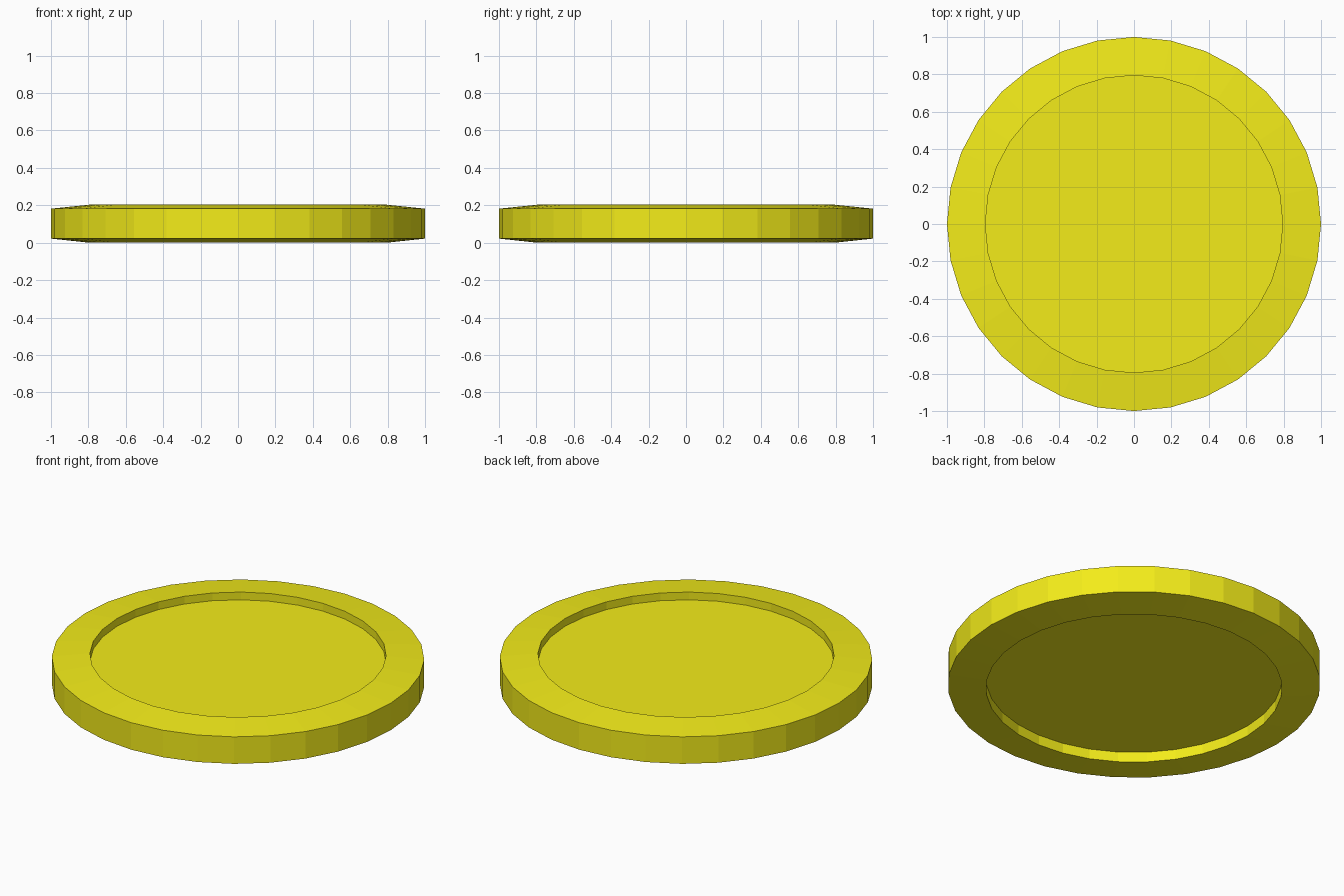
import bpy, bmesh
from math import cos, sin, pi

if "Cube" in bpy.data.objects:
    bpy.data.objects.remove(bpy.data.objects["Cube"])

SIDES = 32
# Cross-section (radius, z) from the lower recess, round the rim, to the upper recess
profile = [(0.795, 0.06), (0.795, 0.0), (1.0, 0.022),
           (1.0, 0.182), (0.795, 0.203), (0.795, 0.157)]

# Coin body: spin the profile into rings and cap both recessed faces
bm = bmesh.new()
rings = [[bm.verts.new((r * cos(2 * pi * i / SIDES), r * sin(2 * pi * i / SIDES), z))
          for i in range(SIDES)] for r, z in profile]
for low, high in zip(rings, rings[1:]):
    for i in range(SIDES):
        j = (i + 1) % SIDES
        bm.faces.new((low[i], low[j], high[j], high[i]))
bm.faces.new(rings[0][::-1])
bm.faces.new(rings[-1])
bmesh.ops.recalc_face_normals(bm, faces=bm.faces[:])

mesh = bpy.data.meshes.new("coin")
bm.to_mesh(mesh)
bm.free()
coin = bpy.data.objects.new("coin", mesh)
bpy.context.collection.objects.link(coin)

# Yellow gold colour
gold = bpy.data.materials.new("yellow_gold")
gold.diffuse_color = (0.9, 0.84, 0.01, 1)
gold.use_nodes = True
gold.node_tree.nodes["Principled BSDF"].inputs["Base Color"].default_value = gold.diffuse_color
mesh.materials.append(gold)
